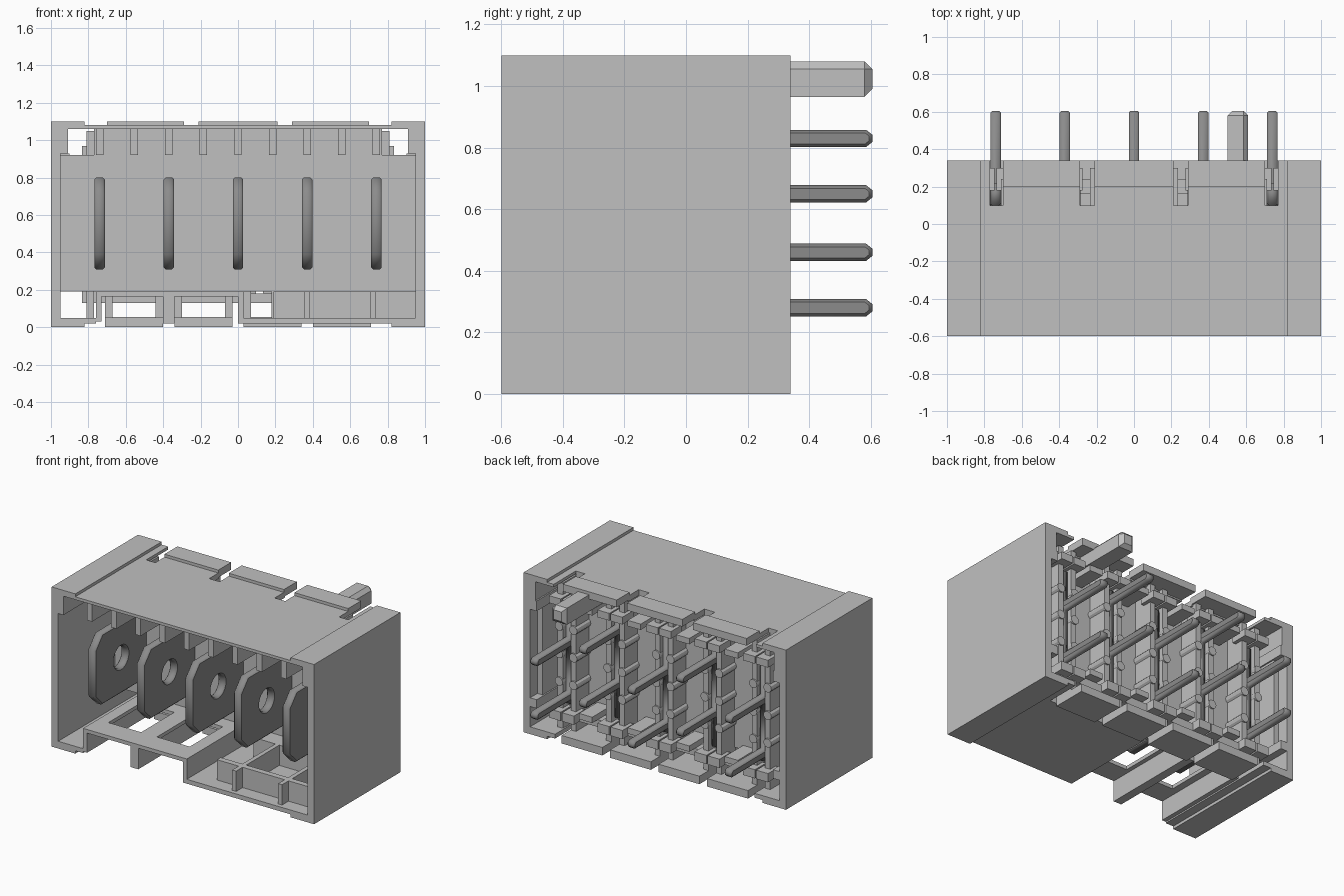
import bpy, bmesh, math
from mathutils import Matrix

old = bpy.data.objects.get("Cube")
if old:
    bpy.data.objects.remove(old, do_unlink=True)


def material(name, value):
    mat = bpy.data.materials.new(name)
    mat.use_nodes = True
    color = (value, value, value, 1)
    mat.diffuse_color = color
    mat.node_tree.nodes["Principled BSDF"].inputs["Base Color"].default_value = color
    return mat


plastic = material("light grey plastic", 0.53)
metal = material("dark grey metal", 0.26)


def add_object(name, mesh, mat):
    obj = bpy.data.objects.new(name, mesh)
    bpy.context.scene.collection.objects.link(obj)
    mesh.materials.clear()
    mesh.materials.append(mat)
    return obj


def boxes(name, spans, mirror=False, mat=plastic):
    """One object from boxes given as (x0, x1, y0, y1, z0, z1)."""
    bm = bmesh.new()
    if mirror:
        spans = spans + [(-b, -a, *rest) for a, b, *rest in spans]
    for x0, x1, y0, y1, z0, z1 in spans:
        m = Matrix.Translation(((x0 + x1) / 2, (y0 + y1) / 2, (z0 + z1) / 2))
        m = m @ Matrix.Diagonal((x1 - x0, y1 - y0, z1 - z0, 1))
        bmesh.ops.create_cube(bm, size=1, matrix=m)
    mesh = bpy.data.meshes.new(name)
    bm.to_mesh(mesh)
    bm.free()
    return add_object(name, mesh, mat)


FRONT, WALL, RIB, BACK, TOP = -0.6, 0.02, 0.1, 0.34, 1.1
PITCH = 0.37
contacts = [i * PITCH for i in range(-2, 3)]

# Outer shell: side walls, thick corners and recessed roof
boxes("side_walls", [(0.95, 1, FRONT, BACK, 0, TOP)], True)
boxes("upper_corners", [
    (0.82, 0.96, FRONT, BACK, 1.06, TOP),
    (0.91, 0.96, FRONT, BACK, 0.93, 1.07),
    (0.77, 0.82, RIB, BACK, 1.06, 1.08)], True)
boxes("lower_corners", [
    (0.82, 0.96, FRONT, BACK, 0, 0.05),
    (0.76, 0.83, FRONT, BACK, 0.02, 0.05)], True)
boxes("roof", [(-0.83, 0.83, FRONT, RIB, 1.06, 1.08)])

# Guide ribs hanging below the roof
boxes("roof_ribs", [(i * PITCH / 2 - 0.02, i * PITCH / 2 + 0.02,
                     FRONT + 0.04, RIB, 0.92, 1.065) for i in range(-4, 5)])

# Rear wall of the cavity, with open upper corners
boxes("cavity_wall", [
    (-0.95, 0.95, WALL, RIB, 0.19, 0.92),
    (-0.77, 0.77, WALL, RIB, 0.91, 1.065),
    (0.18, 0.95, WALL, RIB, 0.04, 0.2)])

# Closed floor with a low pocketed step on the left half
boxes("left_floor", [(0, 0.83, FRONT, RIB, 0.02, 0.05)])
boxes("floor_step", [
    (0.19, 0.95, -0.5, -0.46, 0.05, 0.19),
    (0.19, 0.95, -0.1, WALL, 0.05, 0.19)])
boxes("floor_ribs", [(x - 0.015, x + 0.015, FRONT + 0.03, WALL, 0.04, 0.19)
                     for x in (PITCH, 2 * PITCH - 0.02)])

# Raised slotted shelf on the right half, with side webs and a keel
shelf = [(-0.76, 0.02, y, y + w, 0.165, 0.19)
         for y, w in ((FRONT, 0.16), (-0.08, 0.11))]
shelf += [(x - w, x + w, FRONT, WALL, 0.165, 0.19)
          for x, w in ((-0.72, 0.04), (-PITCH, 0.06), (-0.02, 0.04))]
boxes("slotted_shelf", shelf)
boxes("shelf_webs", [
    (-0.76, -0.73, FRONT, RIB, 0.03, 0.19),
    (0, 0.03, FRONT, RIB, 0.02, 0.19),
    (-0.4, -0.34, FRONT, RIB, 0.02, 0.17)])

# Stepped pads along the rear upper edge
pads = []
for x0, x1 in ((-0.7, -0.29), (-0.21, 0.21), (0.29, 0.7)):
    pads += [(x0, x1, 0.2, BACK, 1.05, TOP), (x0, x1, RIB, 0.21, 1.04, 1.08)]
boxes("upper_rear_pads", pads)

# Rear lower pads, one in every space between contacts
boxes("lower_rear_pads", [(x + 0.03, x + PITCH - 0.03, RIB, BACK, 0, 0.055)
                          for x in contacts[:-1]])

# Rear lattice: posts either side of the contacts, crossbars and stubs
lattice = []
for x in contacts:
    for side in (-1, 1):
        c = x + side * 0.05
        lattice.append((c - 0.02, c + 0.02, RIB - 0.01, 0.24, 0.05, 1.05))
        lattice.append((c - 0.045, c + 0.045, 0.18, 0.3, 0.13, 0.19))
        lattice.append((c - 0.045, c + 0.045, 0.18, 0.3, 0.92, 0.97))
for x in contacts[:-1]:
    mid = x + PITCH / 2
    lattice.append((x, x + PITCH, 0.16, 0.24, 0.13, 0.18))
    for z in (0.92, 0.18):
        lattice.append((mid - 0.05, mid + 0.05, RIB, 0.3, z, z + 0.04))
boxes("rear_lattice", lattice)
boxes("rear_side_rails", [
    (0.9, 0.96, RIB, BACK, 0.19, 0.25),
    (0.9, 0.96, RIB, BACK, 0.86, 0.93),
    (0.91, 0.96, RIB, 0.26, 0.19, 0.93)], True)

# Round retaining bumps beside the contacts
bm = bmesh.new()
for x in contacts:
    for z in (PITCH, 0.56, 0.75):
        for side in (-1, 1):
            bmesh.ops.create_cone(bm, cap_ends=True, segments=12, radius1=0.03,
                                  radius2=0.03, depth=0.16, matrix=Matrix.Translation(
                                      (x + side * 0.055, 0.17, z)) @ Matrix.Rotation(math.pi / 2, 4, "X"))
mesh = bpy.data.meshes.new("retaining_bumps")
bm.to_mesh(mesh)
bm.free()
add_object("retaining_bumps", mesh, plastic)

# Polarising peg with a tapered tip
peg = boxes("polarising_peg", [(0.5, 0.61, RIB, 0.605, 0.965, 1.08)])
bm = bmesh.new()
bm.from_mesh(peg.data)
edges = [e for e in bm.edges if all(v.co.y > 0.6 for v in e.verts)
         or (all(v.co.z > 1 for v in e.verts) and all(v.co.x > 0.6 for v in e.verts))]
bmesh.ops.bevel(bm, geom=edges, offset=0.025, segments=1, affect="EDGES")
bm.to_mesh(peg.data)
bm.free()


def contact(name, x, pin_heights):
    """Flat blade with a hole, a tail and two solder pins, cut from one profile."""
    outline = [(-0.54, 0.71), (-0.54, 0.39), (-0.46, 0.31), (RIB, 0.31),
               (RIB, 0.22), (0.22, 0.22)]
    for z in pin_heights:
        outline += [(0.22, z - 0.028), (0.585, z - 0.028), (0.605, z - 0.012),
                    (0.605, z + 0.012), (0.585, z + 0.028), (0.22, z + 0.028)]
    outline += [(0.22, 0.9), (RIB, 0.9), (RIB, 0.8), (-0.46, 0.8)]
    turns = [i * math.tau / 24 for i in range(24)]
    hole = [(-0.255 + 0.075 * math.cos(a), 0.56 + 0.075 * math.sin(a)) for a in turns]
    curve = bpy.data.curves.new(name, "CURVE")
    curve.dimensions = "2D"
    curve.fill_mode = "BOTH"
    curve.extrude = 0.018
    curve.bevel_depth = 0.01
    curve.bevel_resolution = 0
    curve.offset = -0.01
    for points in (outline, hole):
        spline = curve.splines.new("POLY")
        spline.points.add(len(points) - 1)
        for point, (y, z) in zip(spline.points, points):
            point.co = (y, z, 0, 1)
        spline.use_cyclic_u = True
    temp = bpy.data.objects.new(name, curve)
    mesh = bpy.data.meshes.new_from_object(temp)
    bpy.data.objects.remove(temp)
    mesh.transform(Matrix(((0, 0, 1, x), (1, 0, 0, 0), (0, 1, 0, 0), (0, 0, 0, 1))))
    add_object(name, mesh, metal)


# Contacts with alternating pin heights
for i, x in enumerate(contacts):
    contact(f"contact_{i + 1}", x, (0.46, 0.83) if i % 2 else (0.28, 0.65))
